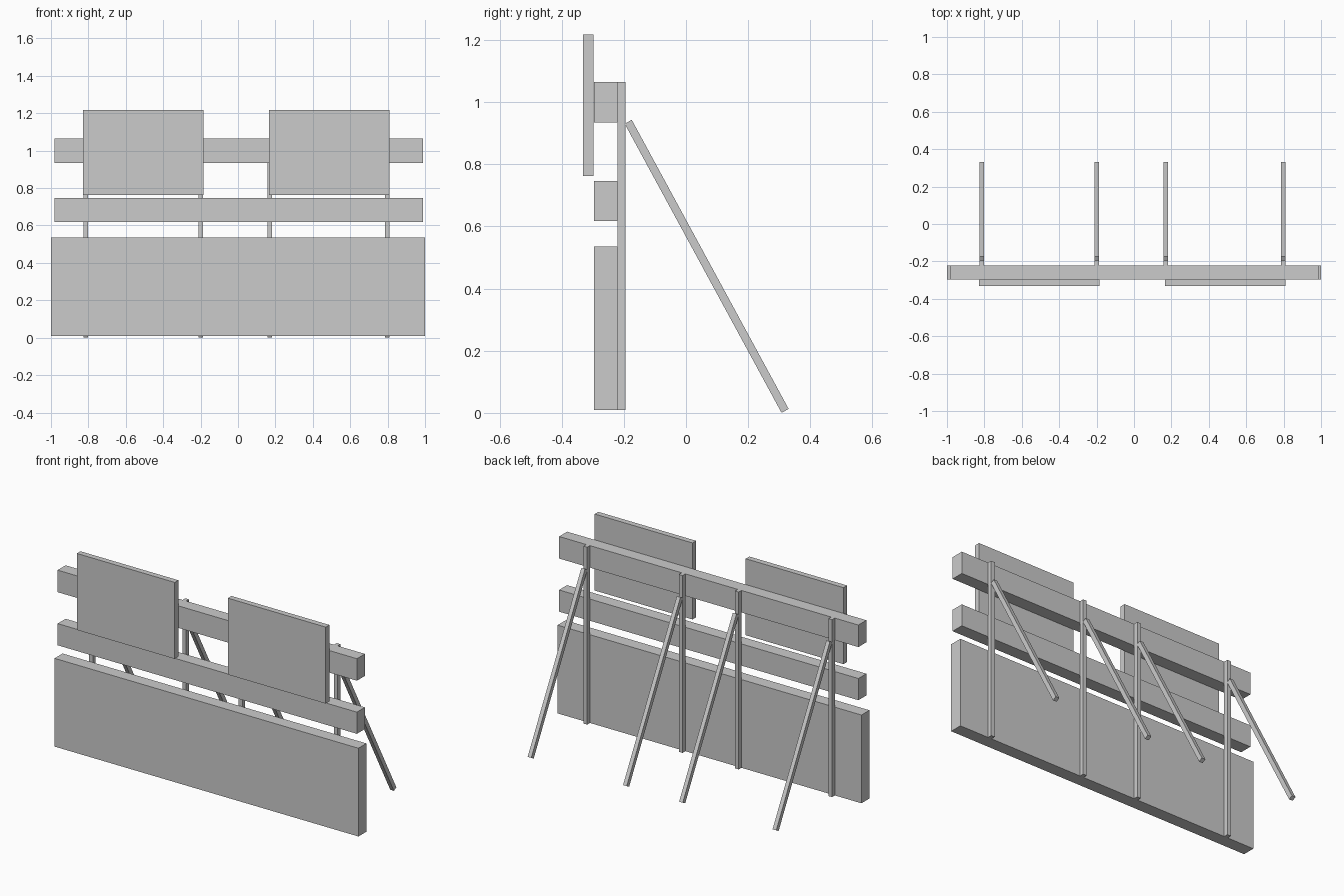
import bpy, math
from mathutils import Vector

if "Cube" in bpy.data.objects:
    bpy.data.objects.remove(bpy.data.objects["Cube"])


def box(name, lo, hi):
    """Axis-aligned box between two corners."""
    lo, hi = Vector(lo), Vector(hi)
    bpy.ops.mesh.primitive_cube_add(size=1, location=(lo + hi) / 2)
    ob = bpy.context.object
    ob.name = name
    ob.scale = hi - lo
    return ob


# Horizontal boards
box("lower_board", (-1, -0.296, 0.01), (1, -0.221, 0.535))
box("middle_rail", (-0.98, -0.296, 0.618), (0.99, -0.221, 0.747))
box("top_rail", (-0.98, -0.296, 0.934), (0.99, -0.221, 1.065))

# Front sign panels
for i, x in enumerate((-0.829, 0.165)):
    box(f"sign_panel_{i + 1}", (x, -0.331, 0.763), (x + 0.644, -0.297, 1.218))

# Upright posts with slanted rear braces
top, foot = Vector((0, -0.186, 0.937)), Vector((0, 0.319, 0.0065))
axis = top - foot
for i, x in enumerate((-0.813, -0.198, 0.171, 0.799)):
    box(f"post_{i + 1}", (x - 0.012, -0.221, 0.01), (x + 0.012, -0.195, 1.065))
    brace = box(f"brace_{i + 1}", (-0.012, -0.013, 0), (0.012, 0.013, axis.length))
    brace.location = (top + foot) / 2 + Vector((x, 0, 0))
    brace.rotation_euler.x = math.atan2(-axis.y, axis.z)
